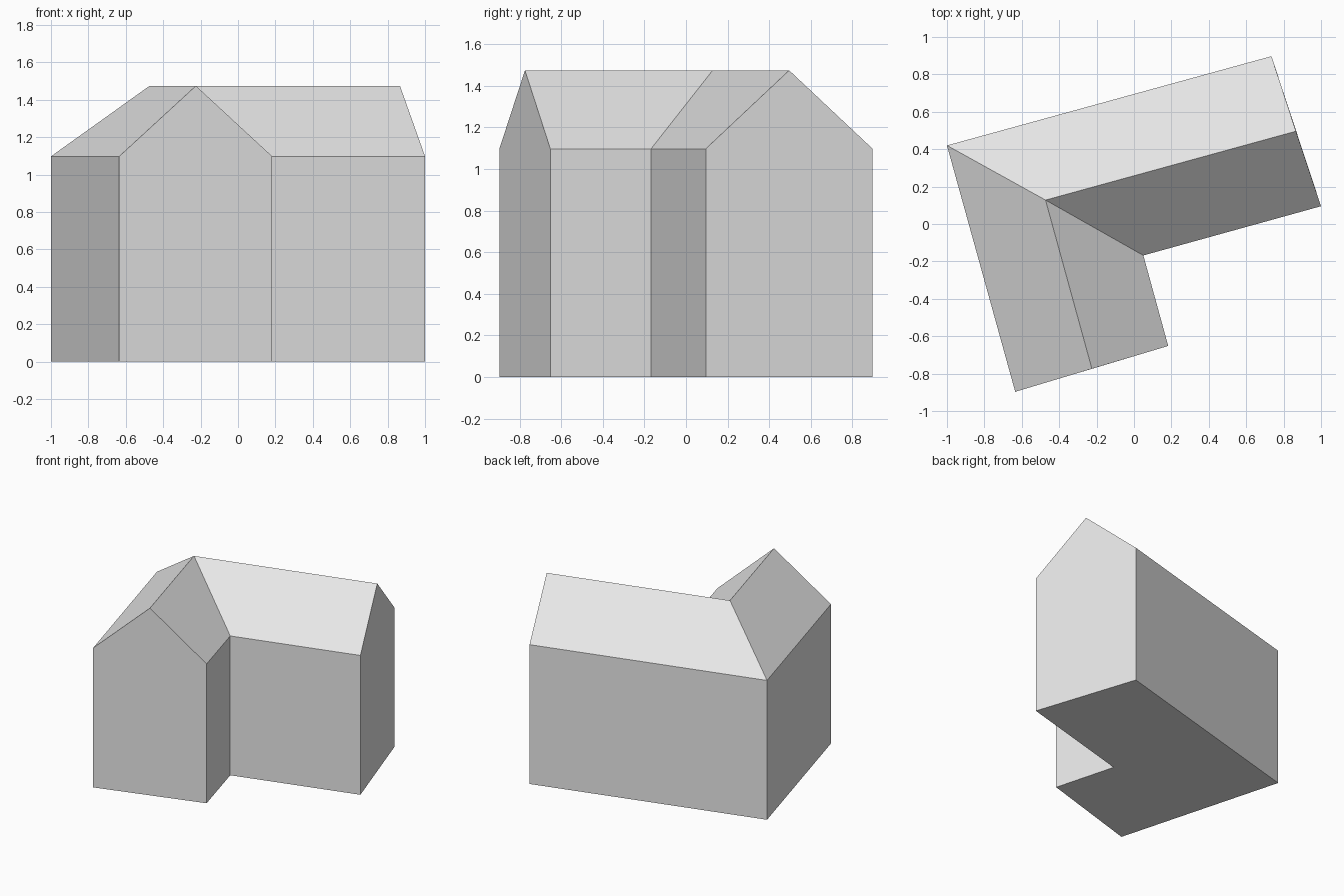
import bpy
import bmesh

cube = bpy.data.objects.get("Cube")
if cube:
    bpy.data.objects.remove(cube, do_unlink=True)

EAVES, RIDGE = 1.097, 1.474

# L-shaped footprint, counter-clockwise from the wing's outer front corner
footprint = [(-0.635, -0.897), (0.183, -0.652), (0.05, -0.168),
             (1.0, 0.095), (0.735, 0.897), (-1.0, 0.42)]
# Ridge line: wing gable, valley corner, main gable
ridge_line = [(-0.225, -0.774), (-0.473, 0.128), (0.866, 0.496)]

grey = bpy.data.materials.new("plain grey")
grey.use_nodes = True
colour = (0.8, 0.8, 0.8, 1)
grey.diffuse_color = colour
grey.node_tree.nodes["Principled BSDF"].inputs["Base Color"].default_value = colour

bm = bmesh.new()
base = [bm.verts.new((x, y, 0)) for x, y in footprint]
eaves = [bm.verts.new((x, y, EAVES)) for x, y in footprint]
wing_peak, corner_peak, main_peak = [bm.verts.new((x, y, RIDGE)) for x, y in ridge_line]
wing_left, wing_right, inner, main_front, main_back, outer = eaves

# Walls, with the two gable ends carried up to the ridge
gables = {0: wing_peak, 3: main_peak}
for i in range(len(base)):
    j = (i + 1) % len(base)
    wall = [base[i], base[j], eaves[j]]
    if i in gables:
        wall.append(gables[i])
    bm.faces.new(wall + [eaves[i]])

# Roof slopes: wing right, main front, main back, wing left
bm.faces.new((wing_right, inner, corner_peak, wing_peak))
bm.faces.new((inner, main_front, main_peak, corner_peak))
bm.faces.new((main_back, outer, corner_peak, main_peak))
bm.faces.new((outer, wing_left, wing_peak, corner_peak))

# Floor
bm.faces.new(base[::-1])
bmesh.ops.recalc_face_normals(bm, faces=bm.faces[:])

mesh = bpy.data.meshes.new("house")
bm.to_mesh(mesh)
bm.free()
mesh.materials.append(grey)
house = bpy.data.objects.new("house", mesh)
bpy.context.scene.collection.objects.link(house)
